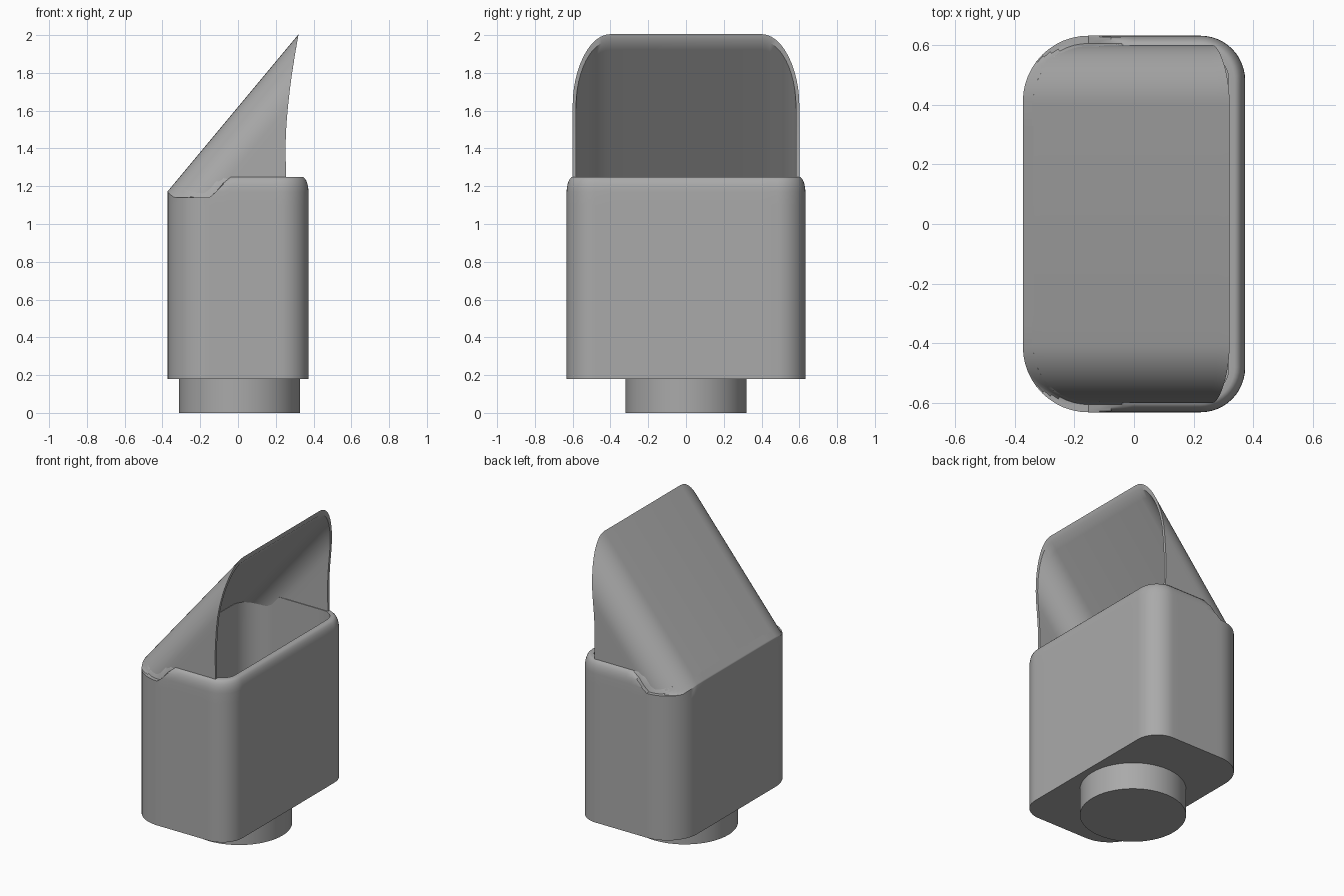
import bpy, bmesh, math

cube = bpy.data.objects.get("Cube")
if cube:
    bpy.data.objects.remove(cube)

grey = bpy.data.materials.new("plain grey")
grey.use_nodes = True
grey.diffuse_color = (0.4, 0.4, 0.4, 1)
grey.node_tree.nodes["Principled BSDF"].inputs["Base Color"].default_value = (0.4, 0.4, 0.4, 1)

HALF_X, HALF_Y = 0.373, 0.632      # body half sizes
R_BACK, R_OPEN = 0.22, 0.15        # plan corner radii at -x and +x
SIDE, ROUND, DROP = 0.6, 0.2, 0.31  # hood half width and edge rounding
SLOPE = 1.2


def finish(bm, name, angle=32):
    bmesh.ops.recalc_face_normals(bm, faces=bm.faces)
    mesh = bpy.data.meshes.new(name)
    bm.to_mesh(mesh)
    bm.free()
    obj = bpy.data.objects.new(name, mesh)
    bpy.context.collection.objects.link(obj)
    mesh.materials.append(grey)
    bpy.ops.object.select_all(action="DESELECT")
    obj.select_set(True)
    bpy.context.view_layer.objects.active = obj
    bpy.ops.object.shade_smooth_by_angle(angle=math.radians(angle))
    return obj


def loft(bm, rows):
    """Join closed rows of points with quads and return the vertex rows."""
    rings = [[bm.verts.new(p) for p in row] for row in rows]
    for a, b in zip(rings, rings[1:]):
        n = len(a)
        for i in range(n):
            bm.faces.new((a[i], a[(i + 1) % n], b[(i + 1) % n], b[i]))
    return rings


def plan(inset, steps=12, side_steps=10):
    """Rounded rectangle, counter-clockwise, inset from the body outline."""
    pts = []
    corners = ((1, 1, R_OPEN, 0), (-1, 1, R_BACK, 90),
               (-1, -1, R_BACK, 180), (1, -1, R_OPEN, 270))
    for sx, sy, r, start in corners:
        cx, cy = sx * (HALF_X - r), sy * (HALF_Y - r)
        for k in range(steps + 1):
            a = math.radians(start + 90 * k / steps)
            pts.append((cx + (r - inset) * math.cos(a), cy + (r - inset) * math.sin(a)))
    # Subdivide the straight sides so the rim can follow the hood
    out = []
    for i, p in enumerate(pts):
        q = pts[(i + 1) % len(pts)]
        n = side_steps if i % (steps + 1) == steps else 1
        out += [(p[0] + (q[0] - p[0]) * k / n, p[1] + (q[1] - p[1]) * k / n) for k in range(n)]
    return out


def plane_z(x):
    return 1.2 + (x + 0.35) * SLOPE


def hood_z(x, y):
    t = min(max((abs(y) - SIDE + ROUND) / ROUND, 0), 1)
    return max(plane_z(x) - DROP * (1 - math.sqrt(1 - t * t)), 1.14)


# Body: hollow box with a rounded rim that is trimmed by the hood
def ring(inset, z, lower=0):
    return [(x, y, min(z, hood_z(x, y) - lower)) for x, y in plan(inset)]


bm = bmesh.new()
rows = [ring(0, 0.18), ring(0, 1.1)]
for k in range(7):
    a = math.radians(15 * k)
    rows.append(ring(0.035 * (1 - math.cos(a)), 1.17 + 0.08 * math.sin(a)))
rows += [ring(0.055, 1.25, 0.03), ring(0.055, 1.05), ring(0.055, 0.25)]
rings = loft(bm, rows)
bm.faces.new(rings[0])
bm.faces.new(rings[-1])
finish(bm, "body")


# Hood: rounded strips running up the slope to a curved open edge
def open_edge(z):
    t = (z - 1.42) / 0.58
    return 0.252 + (0.068 * t ** 1.6 if t > 0 else 0.03 * t * t)


def hood_profile(th):
    """Half section as (y, drop below the slope), from the base to the middle."""
    half = [(SIDE - th, 0.8 - 0.49 * k / 8) for k in range(8)]
    for k in range(13):
        a = math.radians(90 * k / 12)
        half.append((SIDE - ROUND + (ROUND - th) * math.cos(a),
                     DROP - (DROP - 1.5 * th) * math.sin(a)))
    return half + [(-y, d) for y, d in reversed(half)]


def strip(y, d, inset, count=16):
    r = R_BACK - inset
    dy = min(max(abs(y) - (HALF_Y - R_BACK), 0), r)
    start = R_BACK - HALF_X - math.sqrt(r * r - dy * dy)
    start = max(start, -0.35 + (1.12 - 1.2 + d) / SLOPE)
    end = 0.3
    for _ in range(25):
        end = open_edge(plane_z(end) - d)
    start = min(start, end - 0.002)
    xs = [start + (end - start) * k / count for k in range(count + 1)]
    return [(x, y, plane_z(x) - d) for x in xs]


bm = bmesh.new()
outer = [strip(y, d, 0.03) for y, d in hood_profile(0)]
inner = [strip(y, d, 0.05) for y, d in hood_profile(0.018)]
columns = outer + inner[::-1]
rings = loft(bm, list(zip(*columns)))
for end in (rings[0], rings[-1]):
    n = len(end)
    for i in range(n // 2 - 1):
        bm.faces.new((end[i], end[i + 1], end[n - 2 - i], end[n - 1 - i]))
finish(bm, "hood")

# Round neck under the body
bm = bmesh.new()
bmesh.ops.create_cone(bm, cap_ends=True, segments=64, radius1=0.32, radius2=0.32, depth=0.2)
bmesh.ops.translate(bm, verts=bm.verts, vec=(0.008, 0, 0.1))
finish(bm, "neck")
